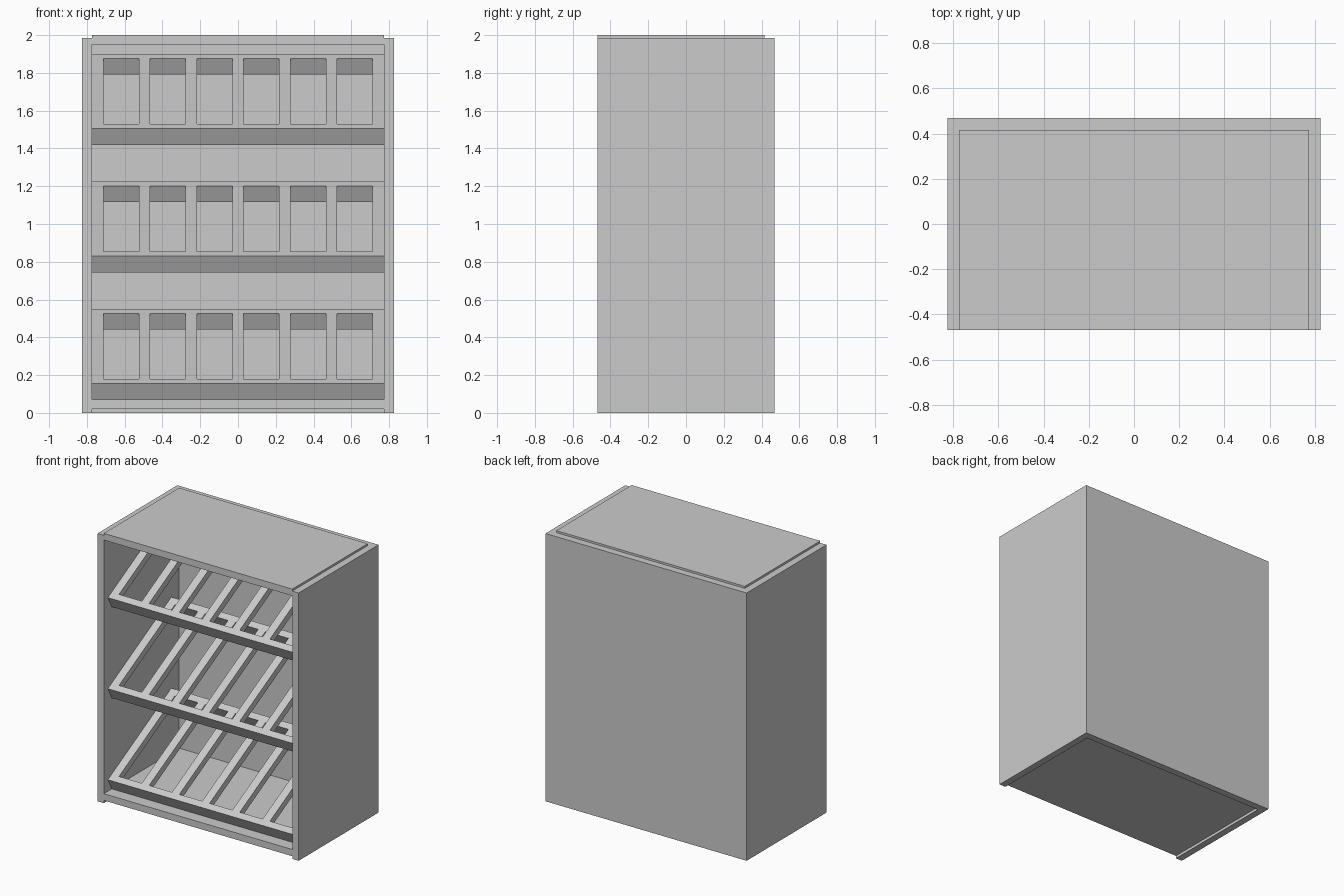
import bpy, bmesh, math
from mathutils import Matrix, Vector

if "Cube" in bpy.data.objects:
    bpy.data.objects.remove(bpy.data.objects["Cube"])


def mesh_object(name, bm):
    bmesh.ops.recalc_face_normals(bm, faces=bm.faces)
    mesh = bpy.data.meshes.new(name)
    bm.to_mesh(mesh)
    bm.free()
    obj = bpy.data.objects.new(name, mesh)
    bpy.context.collection.objects.link(obj)
    return obj


def box(name, lo, hi, matrix=None):
    lo, hi = Vector(lo), Vector(hi)
    bm = bmesh.new()
    bmesh.ops.create_cube(bm, size=1)
    bmesh.ops.scale(bm, vec=hi - lo, verts=bm.verts)
    bmesh.ops.translate(bm, vec=(lo + hi) / 2, verts=bm.verts)
    obj = mesh_object(name, bm)
    if matrix:
        obj.matrix_world = matrix
    return obj


OUT, IN = 0.825, 0.773          # outer and inner half widths
FRONT, BACK, INNER_BACK = -0.468, 0.468, 0.415

# U-shaped shell: both sides and the back in one piece
profile = [(-OUT, FRONT), (-IN, FRONT), (-IN, INNER_BACK), (IN, INNER_BACK),
           (IN, FRONT), (OUT, FRONT), (OUT, BACK), (-OUT, BACK)]
bm = bmesh.new()
face = bm.faces.new([bm.verts.new((x, y, 0)) for x, y in profile])
ext = bmesh.ops.extrude_face_region(bm, geom=[face])
bmesh.ops.translate(bm, vec=(0, 0, 1.985),
                    verts=[v for v in ext["geom"] if isinstance(v, bmesh.types.BMVert)])
mesh_object("cabinet_shell", bm)

# Top and bottom panels
box("top_panel", (-IN, FRONT, 1.95), (IN, INNER_BACK, 2.0))
box("bottom_panel", (-IN, FRONT, 0.02), (IN, INNER_BACK, 0.07))

# Three sloping racks: local origin at the upper front edge, y runs up the slope
ANGLE = math.radians(28)
BAR_W, BAR_H, LENGTH = 0.05, 0.097, 0.842
RAIL_W, RAIL_H, RAILS = 0.06, 0.05, 7

for level in range(3):
    m = (Matrix.Translation((0, -0.42, 0.155 + 0.675 * level))
         @ Matrix.Rotation(ANGLE, 4, 'X'))
    tag = ("lower", "middle", "upper")[level]
    box(f"{tag}_rack_front_bar", (-IN, 0, -BAR_H), (IN, BAR_W, 0), m)
    box(f"{tag}_rack_back_bar", (-IN, LENGTH - BAR_W, -BAR_H), (IN, LENGTH, 0), m)
    for i in range(RAILS):
        x = -IN + i * (2 * IN - RAIL_W) / (RAILS - 1)
        box(f"{tag}_rack_rail_{i + 1}", (x, BAR_W, -RAIL_H),
            (x + RAIL_W, LENGTH - BAR_W, 0), m)
